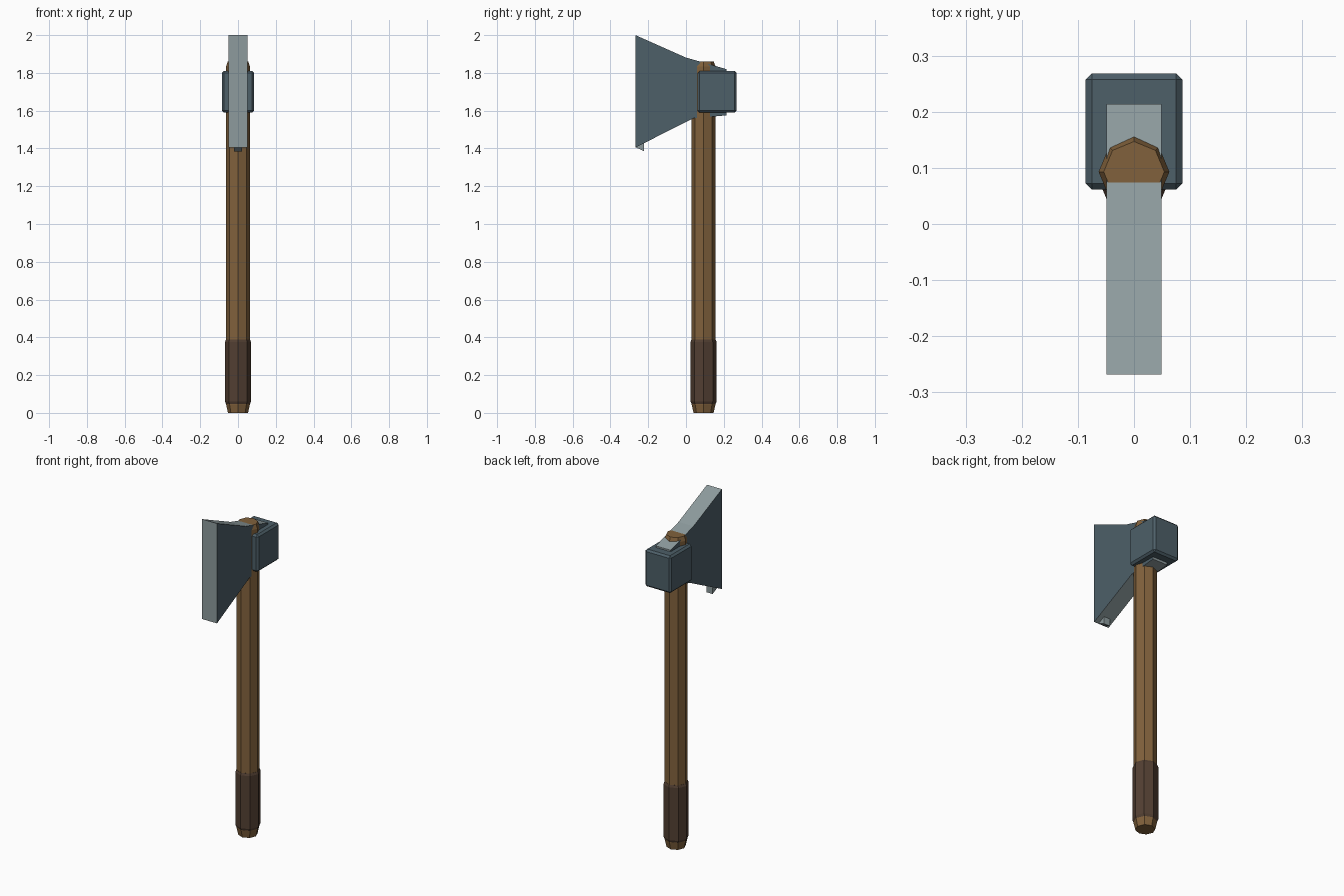
import bpy, bmesh
from math import cos, sin, pi

if "Cube" in bpy.data.objects:
    bpy.data.objects.remove(bpy.data.objects["Cube"])


def material(name, rgb):
    m = bpy.data.materials.new(name)
    m.diffuse_color = (*rgb, 1)
    m.use_nodes = True
    m.node_tree.nodes["Principled BSDF"].inputs["Base Color"].default_value = m.diffuse_color
    return m


wood = material("wood", (0.22, 0.12, 0.045))
leather = material("leather", (0.085, 0.05, 0.032))
steel = material("steel", (0.075, 0.115, 0.14))
edge = material("bright_steel", (0.27, 0.33, 0.34))


def finish(name, bm, mats):
    bmesh.ops.recalc_face_normals(bm, faces=bm.faces)
    me = bpy.data.meshes.new(name)
    bm.to_mesh(me)
    bm.free()
    ob = bpy.data.objects.new(name, me)
    for m in mats:
        me.materials.append(m)
    bpy.context.collection.objects.link(ob)
    return ob


def octagon_shaft(name, profile, mat, y=0.093):
    """Eight-sided shaft from (radius, z) pairs."""
    bm = bmesh.new()
    rings = [[bm.verts.new((r * cos(i * pi / 4), y + r * sin(i * pi / 4), z))
              for i in range(8)] for r, z in profile]
    for a, b in zip(rings, rings[1:]):
        for i in range(8):
            j = (i + 1) % 8
            bm.faces.new((a[i], a[j], b[j], b[i]))
    bm.faces.new(rings[0])
    bm.faces.new(rings[-1])
    return finish(name, bm, [mat])


def plate(name, outline, half, side, rim):
    """Side outline of (y, z) points given thickness along x."""
    bm = bmesh.new()
    left, right = ([bm.verts.new((x, y, z)) for y, z in outline] for x in (-half, half))
    bm.faces.new(left)
    bm.faces.new(right)
    for i in range(len(outline)):
        j = (i + 1) % len(outline)
        bm.faces.new((left[i], left[j], right[j], right[i])).material_index = 1
    return finish(name, bm, [side, rim])


# Handle with chamfered ends, and the grip sleeve around it
octagon_shaft("handle", [(0.053, 0), (0.063, 0.045), (0.063, 1.835), (0.054, 1.86)], wood)
octagon_shaft("grip", [(0.06, 0.04), (0.069, 0.06), (0.069, 0.375), (0.064, 0.388)], leather)

# Blade with bright rim
plate("blade", [(-0.268, 2.0), (-0.268, 1.405), (0.04, 1.56), (0.214, 1.575),
                (0.214, 1.82), (0.0, 1.881)], 0.049, steel, edge)

# Small spur under the lower blade corner
plate("blade_spur", [(-0.266, 1.406), (-0.222, 1.385), (-0.222, 1.43)], 0.02, edge, edge)

# Heavy block at the back of the head, with chamfered edges
bm = bmesh.new()
bmesh.ops.create_cube(bm, size=1)
for v in bm.verts:
    v.co = (v.co.x * 0.172, 0.165 + v.co.y * 0.207, 1.70 + v.co.z * 0.222)
block = finish("head_block", bm, [steel])
bevel = block.modifiers.new("chamfer", 'BEVEL')
bevel.width = 0.011
bevel.segments = 1
